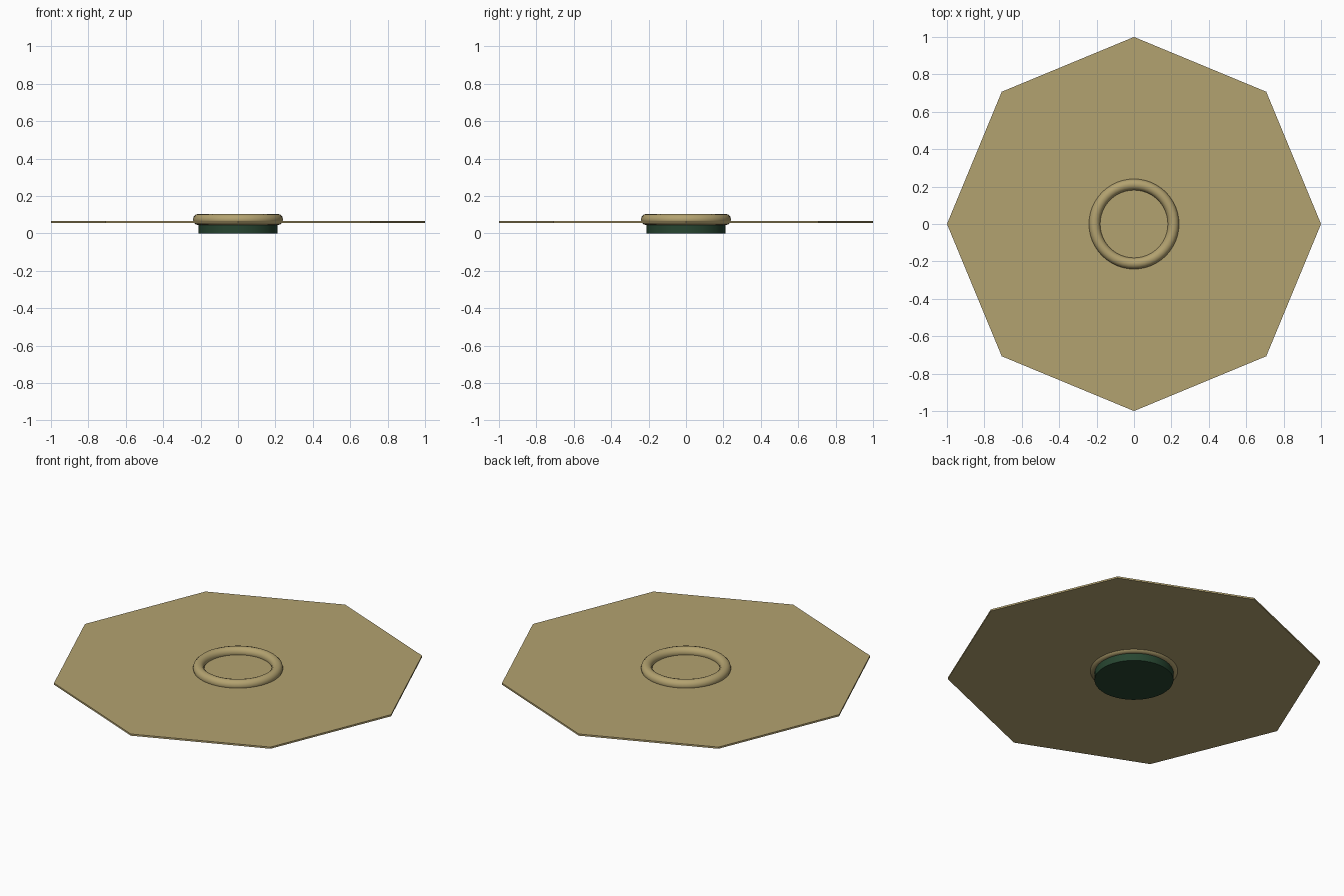
import bpy
import math

if "Cube" in bpy.data.objects:
    bpy.data.objects.remove(bpy.data.objects["Cube"])


def material(name, rgb):
    mat = bpy.data.materials.new(name)
    mat.diffuse_color = (*rgb, 1)
    mat.use_nodes = True
    mat.node_tree.nodes["Principled BSDF"].inputs["Base Color"].default_value = mat.diffuse_color
    return mat


tan = material("tan", (0.45, 0.36, 0.16))
green = material("dark_green", (0.02, 0.06, 0.03))


def finish(name, mat, smooth=True):
    ob = bpy.context.object
    ob.name = name
    ob.data.materials.append(mat)
    if smooth:
        bpy.ops.object.shade_smooth_by_angle(angle=math.radians(40))


def disc(name, sides, radius, z0, z1, mat, smooth):
    bpy.ops.mesh.primitive_cylinder_add(
        vertices=sides, radius=radius, depth=z1 - z0, location=(0, 0, (z0 + z1) / 2))
    finish(name, mat, smooth)


# Thin octagonal plate with corners on the axes
disc("plate", 8, 1.0, 0.056, 0.066, tan, False)

# Round base plug under the plate
disc("base", 48, 0.211, 0.0, 0.058, green, True)

# Raised ring around the centre
bpy.ops.mesh.primitive_torus_add(
    major_radius=0.211, minor_radius=0.03, major_segments=48, minor_segments=12,
    location=(0, 0, 0.074))
finish("ring", tan)
